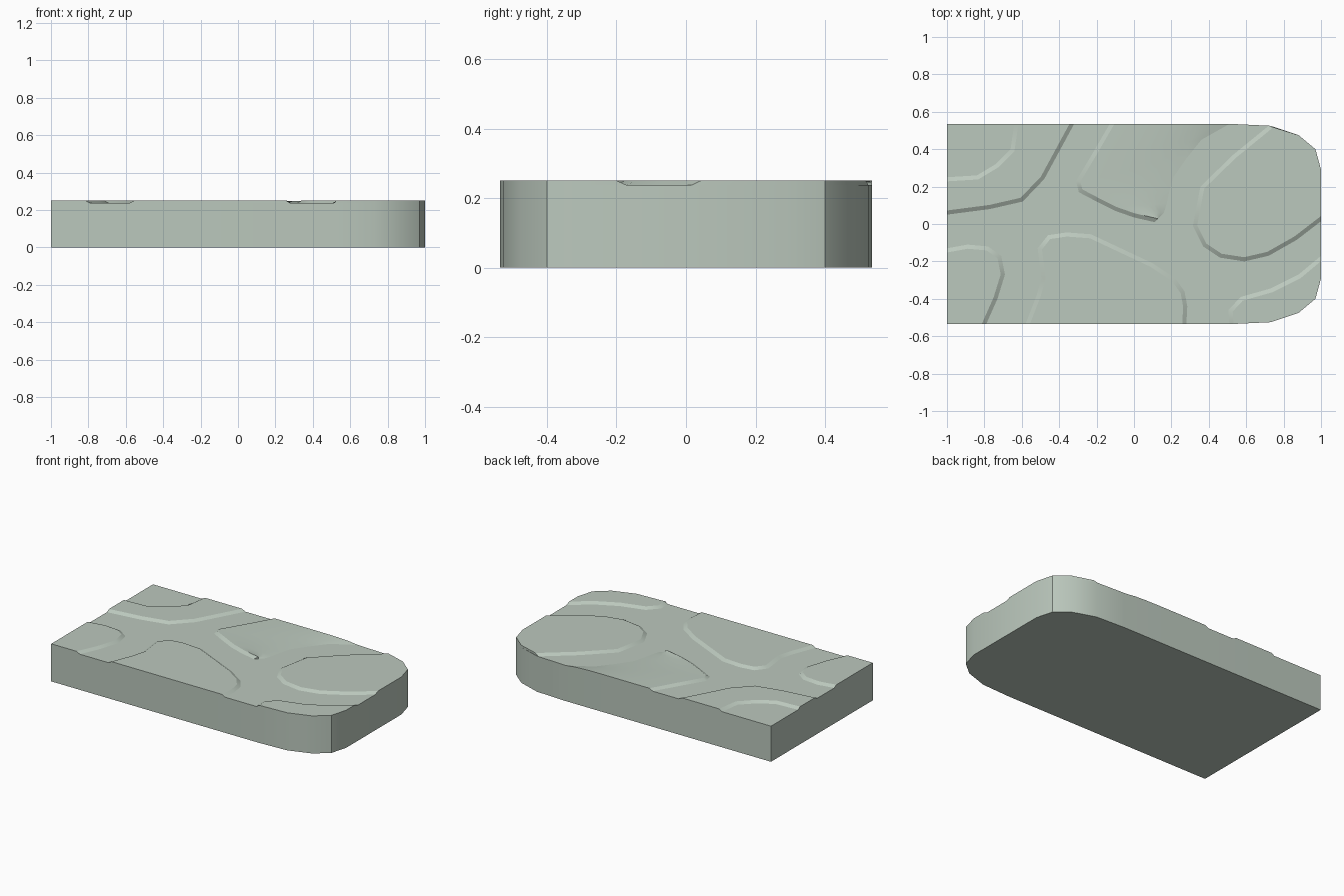
import bpy, bmesh
from mathutils import Vector

if "Cube" in bpy.data.objects:
    bpy.data.objects.remove(bpy.data.objects["Cube"])

FLOOR, TOP, BACK = 0.237, 0.25, 0.535
BEVEL = 0.022

stone_mat = bpy.data.materials.new("grey_green_stone")
stone_mat.use_nodes = True
COLOUR = (0.50, 0.58, 0.51, 1)
stone_mat.diffuse_color = COLOUR
stone_mat.node_tree.nodes["Principled BSDF"].inputs["Base Color"].default_value = COLOUR


def finish(name, bm):
    mesh = bpy.data.meshes.new(name)
    bm.to_mesh(mesh)
    bm.free()
    obj = bpy.data.objects.new(name, mesh)
    bpy.context.collection.objects.link(obj)
    mesh.materials.append(stone_mat)
    bpy.ops.object.select_all(action='DESELECT')
    obj.select_set(True)
    bpy.context.view_layer.objects.active = obj
    bpy.ops.object.shade_smooth_by_angle(angle=0.5)


def counter_clockwise(points):
    area = sum(a[0] * b[1] - b[0] * a[1]
               for a, b in zip(points, points[1:] + points[:1]))
    return points if area > 0 else points[::-1]


def inset(points, paths):
    """Move only the edges that belong to the paths inward."""
    cut = {frozenset(e) for p in paths for e in zip(p, p[1:])}
    lines = []
    for a, b in zip(points, points[1:] + points[:1]):
        d = (Vector(b) - Vector(a)).normalized()
        lines.append((Vector((-d.y, d.x)), BEVEL if frozenset((a, b)) in cut else 0))
    result = []
    for i, p in enumerate(points):
        (n1, d1), (n2, d2) = lines[i - 1], lines[i]
        det = n1.x * n2.y - n1.y * n2.x
        if abs(det) < 0.01:
            move = n1 * d1
        else:
            move = Vector((d1 * n2.y - d2 * n1.y, n1.x * d2 - n2.x * d1)) / det
        result.append(Vector(p) + move)
    return result


def stone(name, paths, corners=()):
    points = counter_clockwise([q for p in paths for q in p] + list(corners))
    bm = bmesh.new()
    low = [bm.verts.new((*p, FLOOR)) for p in points]
    high = [bm.verts.new((*p, TOP)) for p in inset(points, paths)]
    bm.faces.new(high)
    for i in range(len(points)):
        bm.faces.new((low[i - 1], low[i], high[i], high[i - 1]))
    finish(name, bm)


# Slab with one rounded end
arc = [(0.52, BACK), (0.73, 0.525), (0.88, 0.475), (0.97, 0.40), (1, 0.29)]
front_arc = [(x, -y) for x, y in arc]
outline = counter_clockwise([(-1, BACK)] + arc + front_arc[::-1] + [(-1, -BACK)])
bm = bmesh.new()
base = bm.faces.new([bm.verts.new((*p, 0)) for p in outline])
side = bmesh.ops.extrude_face_region(bm, geom=[base])["geom"]
bmesh.ops.translate(bm, vec=(0, 0, FLOOR),
                    verts=[v for v in side if isinstance(v, bmesh.types.BMVert)])
bmesh.ops.recalc_face_normals(bm, faces=bm.faces)
finish("slab", bm)

# Raised flat paving stones
stone("front_right_stone", [[(-1, -0.13), (-0.89, -0.11), (-0.78, -0.12), (-0.71, -0.17),
      (-0.69, -0.27), (-0.73, -0.40), (-0.79, -BACK)]], [(-1, -BACK)])
stone("front_middle_stone", [[(-0.58, -BACK), (-0.52, -0.38), (-0.495, -0.29),
      (-0.515, -0.13), (-0.46, -0.06), (-0.36, -0.045), (-0.23, -0.055), (0.10, -0.21),
      (0.22, -0.29), (0.27, -0.36), (0.285, -0.44), (0.28, -BACK)]])
stone("front_left_stone", [[(1, -0.17), (0.88, -0.27), (0.73, -0.345), (0.57, -0.39),
      (0.505, -0.46), (0.51, -BACK)]], front_arc)
stone("back_left_stone", [[(0.72, 0.525), (0.53, 0.37), (0.355, 0.20), (0.315, -0.01),
      (0.37, -0.12), (0.46, -0.18), (0.59, -0.2), (0.72, -0.17), (0.87, -0.085),
      (1, 0.015)]], arc[:1:-1])
stone("back_right_band_stone", [
      [(-1, 0.05), (-0.77, 0.08), (-0.595, 0.12), (-0.48, 0.24), (-0.32, BACK)],
      [(-0.64, BACK), (-0.66, 0.4), (-0.74, 0.32), (-0.84, 0.26), (-1, 0.25)]])

# Worn stone that slopes down to the floor along its left side
left = [(-0.13, BACK), (-0.22, 0.38), (-0.31, 0.23), (-0.295, 0.17),
        (-0.20, 0.12), (-0.10, 0.07), (0, 0.035), (0.11, 0.01)]
right = [(0.51, BACK), (0.36, 0.45), (0.28, 0.35), (0.21, 0.25),
         (0.19, 0.18), (0.175, 0.11), (0.16, 0.06), (0.13, 0.03)]
ring = inset(left + right[::-1], [left])
bm = bmesh.new()
low = [bm.verts.new((*p, FLOOR)) for p in left]
STEPS = 8
rows = []
for i, (a, b) in enumerate(zip(ring, right)):
    power = 8 if i == 0 else 2
    row = []
    for k in range(STEPS + 1):
        s = k / STEPS
        p = a.lerp(Vector(b), s)
        row.append(bm.verts.new((p.x, p.y, TOP - (TOP - FLOOR) * s ** power)))
    rows.append(row)
for i in range(len(rows) - 1):
    bm.faces.new((low[i], low[i + 1], rows[i + 1][0], rows[i][0]))
    for k in range(STEPS):
        bm.faces.new((rows[i][k], rows[i + 1][k], rows[i + 1][k + 1], rows[i][k + 1]))
bm.faces.new([low[0]] + rows[0])
bm.faces.new([low[-1]] + rows[-1][::-1])
finish("worn_stone", bm)
